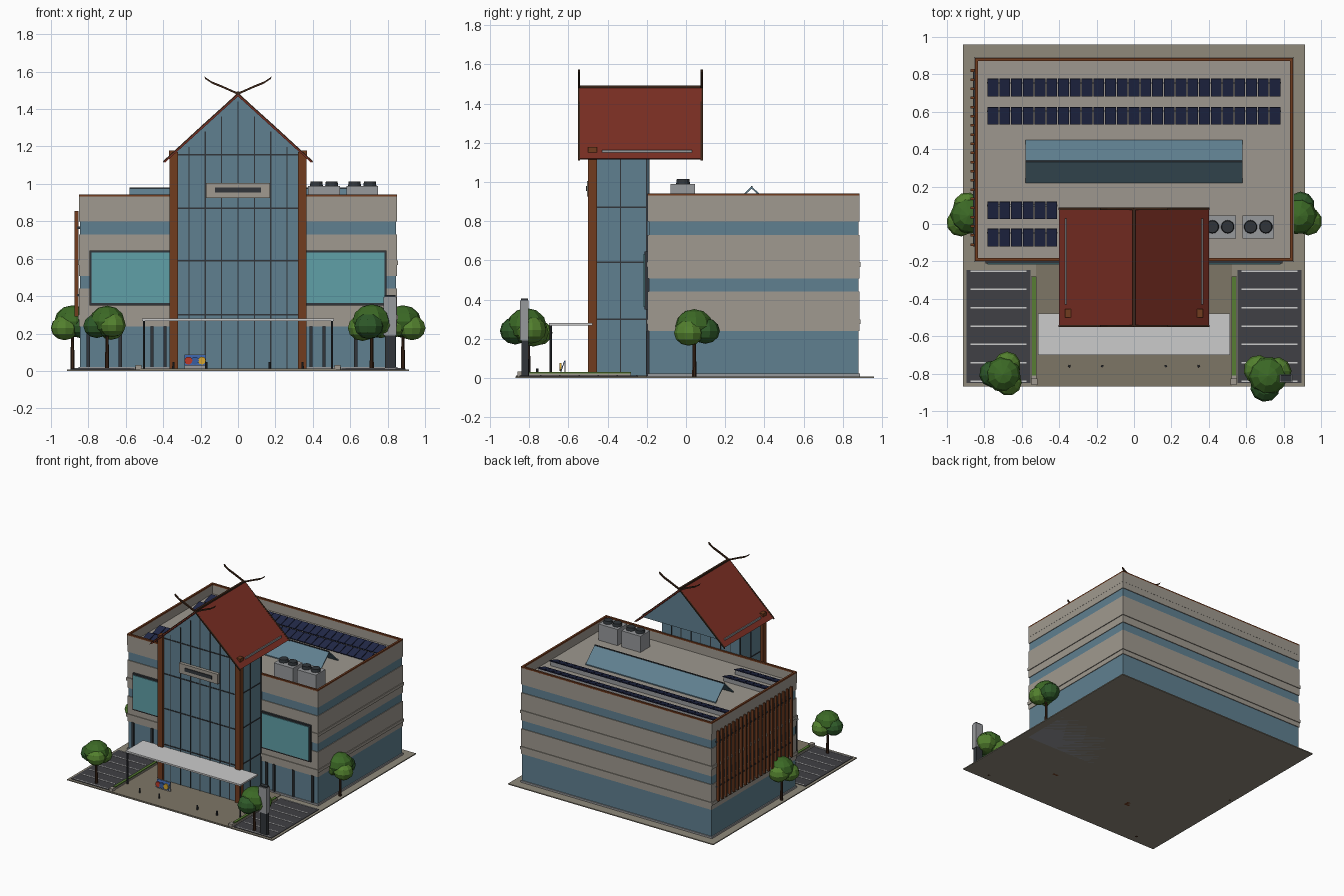
import bpy, bmesh, math, random
from mathutils import Matrix, Vector

if "Cube" in bpy.data.objects:
    bpy.data.objects.remove(bpy.data.objects["Cube"])

random.seed(4)
MATS = {}


def mat(name, r, g, b):
    m = bpy.data.materials.new(name)
    lin = [(c / 255) ** 2.2 for c in (r, g, b)]
    m.diffuse_color = (*lin, 1)
    m.use_nodes = True
    m.node_tree.nodes["Principled BSDF"].inputs["Base Color"].default_value = m.diffuse_color
    MATS[name] = m


for args in [("concrete", 158, 152, 142), ("deck", 156, 150, 141), ("paving", 142, 136, 122),
             ("plaza", 125, 117, 102), ("asphalt", 66, 66, 70), ("white", 205, 205, 203),
             ("glass", 96, 127, 143), ("screen", 96, 158, 166), ("dark", 52, 56, 60),
             ("timber", 112, 62, 36), ("roof", 122, 50, 40), ("bark", 62, 42, 30),
             ("solar", 38, 44, 72), ("metal", 150, 152, 155), ("hedge", 88, 125, 55),
             ("leaf_a", 62, 105, 42), ("leaf_b", 84, 128, 50), ("leaf_c", 50, 90, 45),
             ("red", 185, 60, 45), ("blue", 60, 95, 160), ("yellow", 215, 165, 50)]:
    mat(*args)


def finish(name, bm, m):
    bmesh.ops.recalc_face_normals(bm, faces=bm.faces)
    me = bpy.data.meshes.new(name)
    bm.to_mesh(me)
    bm.free()
    ob = bpy.data.objects.new(name, me)
    me.materials.append(MATS[m])
    bpy.context.collection.objects.link(ob)
    return ob


def boxes(name, m, *ranges, mirror=False):
    """Boxes given as (x0, x1, y0, y1, z0, z1), optionally mirrored in x."""
    bm = bmesh.new()
    items = list(ranges)
    if mirror:
        items += [(-r[1], -r[0], *r[2:]) for r in ranges]
    for x0, x1, y0, y1, z0, z1 in items:
        mx = Matrix.Translation(((x0 + x1) / 2, (y0 + y1) / 2, (z0 + z1) / 2)) @ \
            Matrix.Diagonal((x1 - x0, y1 - y0, z1 - z0, 1))
        bmesh.ops.create_cube(bm, size=1, matrix=mx)
    return finish(name, bm, m)


def prism(name, m, profiles, a, b, axis="y"):
    """Extrude 2D profiles along x or y from a to b."""
    bm = bmesh.new()
    for prof in profiles:
        at = lambda p, t: (p[0], t, p[1]) if axis == "y" else (t, p[0], p[1])
        v0 = [bm.verts.new(at(p, a)) for p in prof]
        v1 = [bm.verts.new(at(p, b)) for p in prof]
        bm.faces.new(v0)
        bm.faces.new(v1)
        for i in range(len(prof)):
            j = (i + 1) % len(prof)
            bm.faces.new((v0[i], v0[j], v1[j], v1[i]))
    return finish(name, bm, m)


def cylinders(name, m, items, n=12, axis="z"):
    """Cones given as (centre, radius0, radius1, length)."""
    bm = bmesh.new()
    rot = Matrix.Rotation(math.pi / 2, 4, "X") if axis == "y" else Matrix()
    for c, r0, r1, h in items:
        bmesh.ops.create_cone(bm, cap_ends=True, segments=n, radius1=r0, radius2=r1, depth=h,
                              matrix=Matrix.Translation(c) @ rot)
    return finish(name, bm, m)


# Site: ground slab, plaza, parking bays, hedges
boxes("ground_slab", "paving", (-.915, .915, -.87, .96, 0, .008))
boxes("plaza", "plaza", (-.525, .525, -.868, -.2, .004, .012))
boxes("parking", "asphalt", (.553, .895, -.85, -.245, .004, .012), mirror=True)
boxes("parking_lines", "white", *[(.575, .875, y - .004, y + .004, .01, .0145)
      for y in [-.252 - .098 * i for i in range(7)]], mirror=True)
boxes("planter_curb", "concrete", (.52, .55, -.83, -.28, .004, .022),
      (.516, .548, -.86, -.825, .004, .032), mirror=True)
boxes("hedge", "hedge", (.525, .545, -.81, -.28, .02, .03), mirror=True)
cylinders("bollards", "dark", [((x, -.76, .027), .007, .006, .04) for x in (-.345, -.17, .17, .345)], 8)

# Main block: glazed core with concrete bands
boxes("plinth", "metal", (-.853, .853, -.197, .888, 0, .022))
boxes("glass_core", "glass", (-.845, .845, -.19, .88, .02, .85))
boxes("concrete_bands", "concrete", *[(-.85, .85, -.196, .886, a, b)
      for a, b in ((.238, .44), (.508, .73), (.798, .855))])
boxes("floor_ledges", "concrete", *[(-.856, .856, -.202, .892, z, z + .024) for z in (.275, .567)])
boxes("roof_deck", "deck", (-.84, .84, -.186, .876, .84, .86))
for nm, m, w, z0, z1 in (("parapet", "concrete", .014, .85, .932), ("parapet_coping", "timber", .016, .93, .942)):
    boxes(nm, m, (-.851, .851, -.197, -.197 + w, z0, z1), (-.851, .851, .887 - w, .887, z0, z1),
          (-.851, -.851 + w, -.197 + w, .887 - w, z0, z1), (.851 - w, .851, -.197 + w, .887 - w, z0, z1))
boxes("ground_floor_posts", "dark", *[(x - .009, x + .009, -.202, -.185, .02, .24)
      for x in (.39, .46, .63, .80)], mirror=True)

# Large framed screens either side of the tower
boxes("screen_frame", "dark", (.355, .795, -.212, -.19, .35, .645), mirror=True)
boxes("screen_panel", "screen", (.365, .783, -.217, -.2, .362, .633), mirror=True)

# Timber sunshade fins on the left wall
boxes("sunshade_fins", "timber", *[(-.873, -.853, y - .007, y + .007, .29, .855)
      for y in [-.11 + .049 * i for i in range(20)]])
boxes("fin_rails", "dark", *[(-.86, -.846, -.12, .83, z, z + .012) for z in (.4, .76)])

# Entrance tower
boxes("tower_glass", "glass", (-.345, .345, -.48, -.19, .01, 1.155))
prism("tower_gable", "glass", [[(-.355, 1.15), (.355, 1.15), (0, 1.475)]], -.48, .045)
boxes("tower_columns", "timber", (.322, .367, -.5, -.455, 0, 1.17), mirror=True)
levels = (.3, .59, .87, 1.155)
boxes("tower_transoms", "dark", *[(-.348, .348, -.484, -.187, z - .004, z + .004) for z in levels])
xs = [i * .0875 for i in range(-3, 4)]
boxes("tower_mullions", "dark", *[(x - .003, x + .003, -.484, -.478, .01, 1.44 - .92 * abs(x)) for x in xs],
      *[(x - .003, x + .003, -.192, -.187, .86, 1.155) for x in xs])
boxes("tower_side_mullions", "dark", *[(.343, .348, y - .003, y + .003, .01, 1.155)
      for y in (-.335, -.2)], mirror=True)
boxes("sign_board", "concrete", (-.172, .172, -.505, -.48, .925, 1.005))
boxes("sign_slot", "dark", (-.122, .122, -.51, -.5, .953, .98))

# Steep gable roof
slope = [(0, 1.488), (.4, 1.12), (.39, 1.114), (0, 1.468)]
prism("gable_roof", "roof", [slope, [(-x, z) for x, z in slope]], -.545, .08)


def crossed_boards(y):
    up = [(.4, 1.118), (.2, 1.302), (0, 1.482), (-.09, 1.522), (-.14, 1.542), (-.178, 1.568)]
    prof = [(x - .003, z + .007) for x, z in up] + [(x + .003, z - .007) for x, z in reversed(up)]
    for side, s in (("right", 1), ("left", -1)):
        prism("barge_board_" + side, "bark", [[(x * s, z) for x, z in prof]], y - .006, y + .006)


for y in (-.546, .081):
    crossed_boards(y)
boxes("ridge_cap", "bark", (-.008, .008, -.545, .08, 1.48, 1.493))
boxes("roof_guard_rail", "metal", (.361, .368, -.43, .03, 1.148, 1.164), mirror=True)
boxes("roof_vent", "timber", (.335, .368, -.5, -.455, 1.155, 1.178), mirror=True)

# Entrance canopy
boxes("canopy_slab", "white", (-.512, .512, -.7, -.478, .268, .281))
cylinders("canopy_posts", "dark", [((x, -.69, .14), .006, .006, .26) for x in (-.503, .503)], 8)

# Rooftop solar arrays, each panel slightly tilted
def solar(name, x0, n, y):
    bm = bmesh.new()
    for i in range(n):
        bmesh.ops.create_cube(bm, size=1, matrix=Matrix.Translation((x0 + .0314 + i * .0628, y, .892))
                              @ Matrix.Rotation(.28, 4, "X") @ Matrix.Diagonal((.058, .096, .007, 1)))
    finish(name, bm, "solar")
    boxes(name + "_rails", "metal", (x0, x0 + n * .0628, y + .02, y + .03, .858, .892))


for y in (.73, .578):
    solar("solar_row_long", -.785, 25, y)
for y in (.073, -.072):
    solar("solar_row_short", -.785, 6, y)

# Rooftop skylight
pane = [(.335, .978), (.45, .868), (.45, .858), (.335, .966)]
prism("skylight", "glass", [pane, [(.67 - y, z) for y, z in pane]], -.58, .58, "x")
boxes("skylight_ridge", "dark", (-.58, .58, .331, .339, .968, .98))

# Rooftop chillers with fans
boxes("chillers", "metal", *[(x - .085, x + .085, -.078, .045, .86, .99) for x in (.46, .664)])
cylinders("chiller_fans", "dark", [((x + d, -.015, 1.0), .036, .032, .028)
          for x in (.46, .664) for d in (-.041, .041)], 14)

# Free-standing pylon
boxes("pylon_base", "dark", (.785, .842, -.84, -.805, .004, .2))
boxes("pylon_panel", "metal", (.778, .847, -.848, -.805, .19, .395))
boxes("pylon_cap", "dark", (.782, .843, -.842, -.808, .39, .405))

# Leaning play panel with coloured discs
prism("play_panel", "blue", [[(-.642, .03), (-.637, .03), (-.618, .085), (-.623, .085)]], -.285, -.17, "x")
boxes("play_panel_stand", "metal", (-.285, -.17, -.62, -.614, .01, .088))
for x, c in ((-.265, "red"), (-.23, "blue"), (-.193, "yellow")):
    cylinders("play_disc", c, [((x, -.641, .055), .021, .021, .01)], 12, "y")

# Low-poly trees
BLOBS = [((0, 0, .265), .098, "leaf_a"), ((.048, .03, .23), .075, "leaf_b"),
         ((-.045, .035, .24), .075, "leaf_c"), ((.0, -.05, .245), .075, "leaf_b")]


def tree(x, y, turn, scale=1):
    cylinders("tree_trunk", "bark", [((x, y, .1), .012, .008, .2)], 7)
    for (bx, by, bz), r, m in BLOBS:
        bm = bmesh.new()
        off = Matrix.Rotation(turn, 4, "Z") @ Vector((bx * scale, by * scale, bz))
        bmesh.ops.create_uvsphere(bm, u_segments=10, v_segments=6, radius=r * scale, matrix=
                                  Matrix.Translation(Vector((x, y, 0)) + off)
                                  @ Matrix.Rotation(random.uniform(0, 6), 4, "Z")
                                  @ Matrix.Diagonal((1, 1, .88, 1)))
        finish("tree_foliage", bm, m)


tree(-.70, -.805, .6, .97)
tree(.715, -.813, 2.0, 1.06)
tree(-.885, .045, 3.3)
tree(.882, .042, 5.2)
